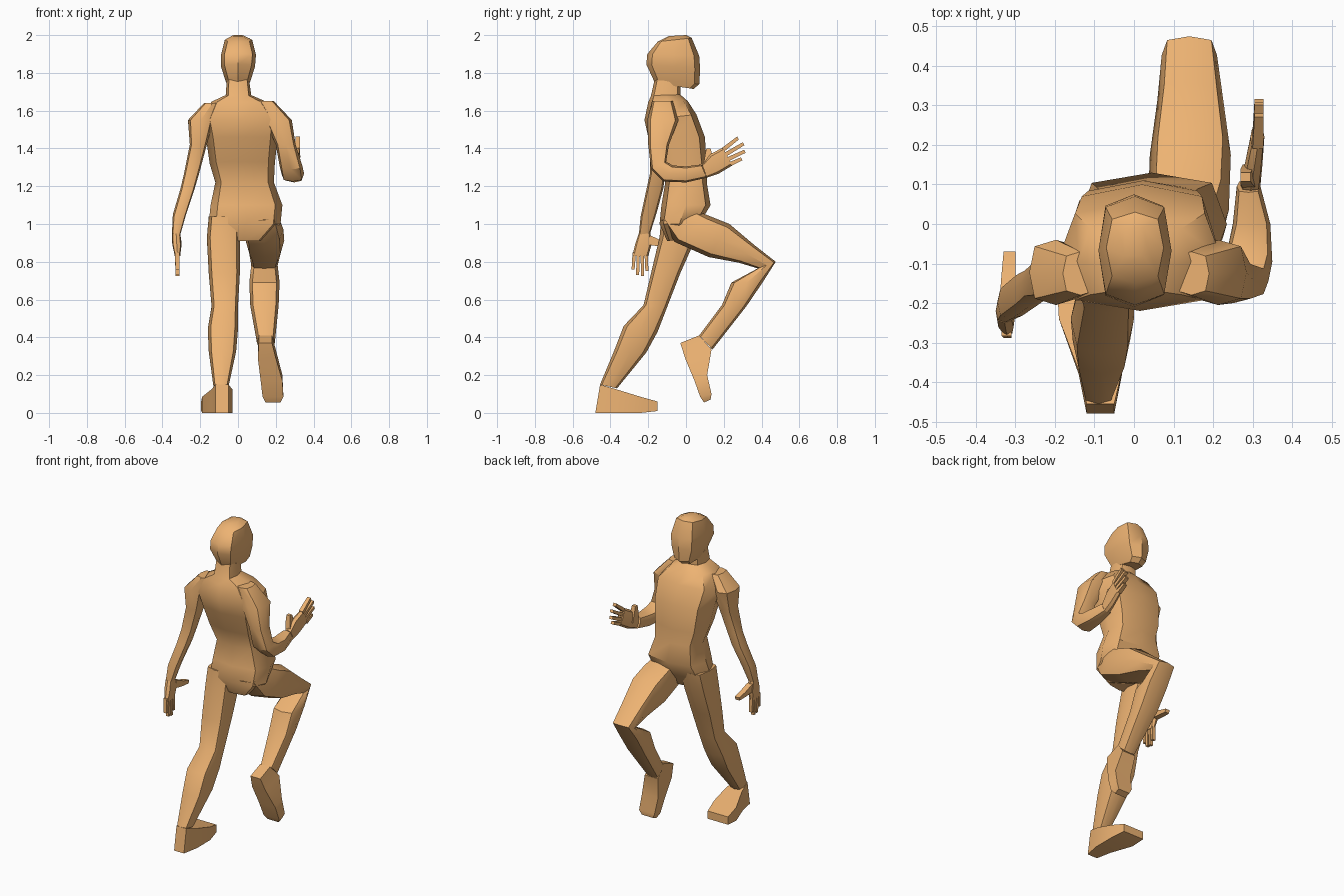
import bpy, bmesh, math
from mathutils import Vector

# Cross-section outlines: (side, depth) in -1..1
D = 0.8
ROUND = [(1, 0), (D, D), (0, 1), (-D, D), (-1, 0), (-D, -D), (0, -1), (D, -D)]
BOX = [(1, 1), (-1, 1), (-1, -1), (1, -1)]


def loft(name, rings, outline=ROUND, angle=38):
    """Skin rings given as (x_min, x_max, back_y, back_z, front_y, front_z)."""
    bm = bmesh.new()
    loops = []
    for x0, x1, yb, zb, yf, zf in rings:
        c = Vector(((x0 + x1) / 2, (yb + yf) / 2, (zb + zf) / 2))
        side = Vector(((x1 - x0) / 2, 0, 0))
        depth = Vector((0, (yf - yb) / 2, (zf - zb) / 2))
        loops.append([bm.verts.new(c + side * u + depth * v) for u, v in outline])
    n = len(outline)
    for a, b in zip(loops, loops[1:]):
        for i in range(n):
            j = (i + 1) % n
            bm.faces.new((a[i], a[j], b[j], b[i]))
    bm.faces.new(loops[0])
    bm.faces.new(loops[-1])
    bmesh.ops.recalc_face_normals(bm, faces=bm.faces)
    for f in bm.faces:
        f.smooth = True
    for e in bm.edges:
        e.smooth = e.calc_face_angle(0) < math.radians(angle)
    mesh = bpy.data.meshes.new(name)
    bm.to_mesh(mesh)
    bm.free()
    ob = bpy.data.objects.new(name, mesh)
    bpy.context.collection.objects.link(ob)
    return ob


# Torso and neck
loft("torso", [
    (-0.07, 0.13, -0.10, 0.91, 0.02, 0.92),
    (-0.155, 0.225, -0.14, 1.00, 0.07, 1.00),
    (-0.145, 0.235, -0.13, 1.10, 0.13, 1.10),
    (-0.12, 0.19, -0.11, 1.22, 0.11, 1.22),
    (-0.15, 0.195, -0.15, 1.33, 0.11, 1.31),
    (-0.17, 0.21, -0.20, 1.46, 0.10, 1.46),
    (-0.19, 0.22, -0.22, 1.55, 0.055, 1.58),
    (-0.14, 0.15, -0.20, 1.645, 0.01, 1.65),
    (-0.065, 0.07, -0.185, 1.68, -0.03, 1.685),
    (-0.06, 0.06, -0.165, 1.77, -0.03, 1.74)])

# Head
loft("head", [
    (-0.055, 0.055, -0.165, 1.745, 0.04, 1.715),
    (-0.065, 0.065, -0.175, 1.77, 0.07, 1.74),
    (-0.09, 0.09, -0.21, 1.845, 0.075, 1.82),
    (-0.09, 0.095, -0.205, 1.90, 0.07, 1.89),
    (-0.07, 0.075, -0.15, 1.965, 0.03, 1.985),
    (-0.03, 0.03, -0.09, 1.995, 0.0, 2.0)])

# Hanging arm
loft("left_arm", [
    (-0.18, -0.09, -0.18, 1.64, -0.07, 1.64),
    (-0.265, -0.13, -0.205, 1.55, -0.04, 1.55),
    (-0.255, -0.165, -0.19, 1.42, -0.08, 1.42),
    (-0.285, -0.205, -0.19, 1.27, -0.11, 1.27),
    (-0.305, -0.23, -0.21, 1.18, -0.12, 1.19),
    (-0.345, -0.275, -0.24, 1.04, -0.155, 1.06),
    (-0.35, -0.305, -0.25, 0.94, -0.19, 0.95)])

# Bent arm, turning forward at the elbow
loft("right_arm", [
    (0.10, 0.19, -0.18, 1.65, -0.07, 1.65),
    (0.14, 0.285, -0.205, 1.55, -0.04, 1.55),
    (0.20, 0.305, -0.20, 1.42, -0.09, 1.42),
    (0.22, 0.34, -0.185, 1.29, -0.105, 1.33),
    (0.23, 0.35, -0.12, 1.225, -0.07, 1.31),
    (0.25, 0.345, 0.0, 1.22, 0.0, 1.305),
    (0.26, 0.32, 0.11, 1.245, 0.08, 1.315)])

# Hands: palm, four fingers and a thumb
loft("left_palm", [
    (-0.35, -0.305, -0.25, 0.95, -0.19, 0.96),
    (-0.348, -0.30, -0.27, 0.89, -0.18, 0.90),
    (-0.335, -0.305, -0.285, 0.83, -0.20, 0.83)])
loft("right_palm", [
    (0.27, 0.32, 0.11, 1.245, 0.085, 1.315),
    (0.28, 0.325, 0.17, 1.265, 0.13, 1.37),
    (0.295, 0.33, 0.245, 1.31, 0.195, 1.405)])
left_tips = [(-0.28, 0.76), (-0.256, 0.73), (-0.23, 0.725), (-0.207, 0.75)]
right_tips = [(0.295, 1.345), (0.312, 1.385), (0.305, 1.425), (0.275, 1.455)]
for i in range(4):
    y, z = left_tips[i]
    ys = -0.274 + 0.021 * i
    loft(f"left_finger_{i + 1}", [
        (-0.335, -0.31, ys - 0.009, 0.85, ys + 0.009, 0.85),
        (-0.33, -0.31, y - 0.008, z, y + 0.008, z)], BOX)
    y, z = right_tips[i]
    ys, zs = 0.235 - 0.013 * i, 1.318 + 0.025 * i
    loft(f"right_finger_{i + 1}", [
        (0.30, 0.328, ys + 0.005, zs - 0.01, ys - 0.005, zs + 0.01),
        (0.305, 0.328, y + 0.004, z - 0.008, y - 0.004, z + 0.008)], BOX)
loft("left_thumb", [
    (-0.34, -0.305, -0.20, 0.89, -0.19, 0.94),
    (-0.335, -0.30, -0.13, 0.88, -0.125, 0.91),
    (-0.33, -0.30, -0.075, 0.875, -0.07, 0.895)], BOX)
loft("right_thumb", [
    (0.275, 0.31, 0.09, 1.30, 0.15, 1.30),
    (0.27, 0.30, 0.10, 1.36, 0.14, 1.36),
    (0.27, 0.295, 0.108, 1.40, 0.13, 1.40)], BOX)

# Standing leg, stretched back
loft("left_leg", [
    (-0.155, 0.01, -0.13, 1.04, 0.08, 1.04),
    (-0.165, 0.01, -0.14, 0.93, 0.05, 0.92),
    (-0.155, 0.01, -0.185, 0.74, -0.03, 0.74),
    (-0.14, 0.0, -0.225, 0.57, -0.10, 0.56),
    (-0.16, 0.0, -0.33, 0.46, -0.15, 0.43),
    (-0.155, -0.01, -0.38, 0.33, -0.21, 0.32),
    (-0.13, -0.05, -0.455, 0.15, -0.365, 0.13)])
loft("left_foot", [
    (-0.12, -0.05, -0.48, 0.0, -0.455, 0.15),
    (-0.14, -0.03, -0.38, 0.0, -0.37, 0.125),
    (-0.19, -0.03, -0.24, 0.0, -0.24, 0.085),
    (-0.195, -0.05, -0.15, 0.01, -0.15, 0.06)], BOX)

# Raised leg, bent at the knee
loft("right_leg", [
    (0.02, 0.21, -0.13, 1.02, 0.03, 1.08),
    (0.035, 0.24, -0.06, 0.905, 0.13, 1.04),
    (0.04, 0.245, 0.12, 0.825, 0.23, 1.0),
    (0.06, 0.225, 0.28, 0.795, 0.36, 0.89),
    (0.07, 0.21, 0.38, 0.765, 0.475, 0.80),
    (0.06, 0.22, 0.24, 0.69, 0.405, 0.69),
    (0.065, 0.215, 0.19, 0.57, 0.32, 0.565),
    (0.10, 0.195, 0.07, 0.41, 0.14, 0.335)])
loft("right_foot", [
    (0.11, 0.18, -0.03, 0.37, 0.07, 0.41),
    (0.105, 0.20, -0.005, 0.29, 0.135, 0.335),
    (0.12, 0.235, 0.045, 0.17, 0.112, 0.20),
    (0.13, 0.24, 0.075, 0.085, 0.135, 0.10),
    (0.145, 0.225, 0.095, 0.055, 0.13, 0.07)], BOX)

# One shared skin colour
skin = bpy.data.materials.new("skin")
skin.diffuse_color = (0.85, 0.45, 0.17, 1)
for ob in bpy.context.collection.objects:
    ob.data.materials.append(skin)
